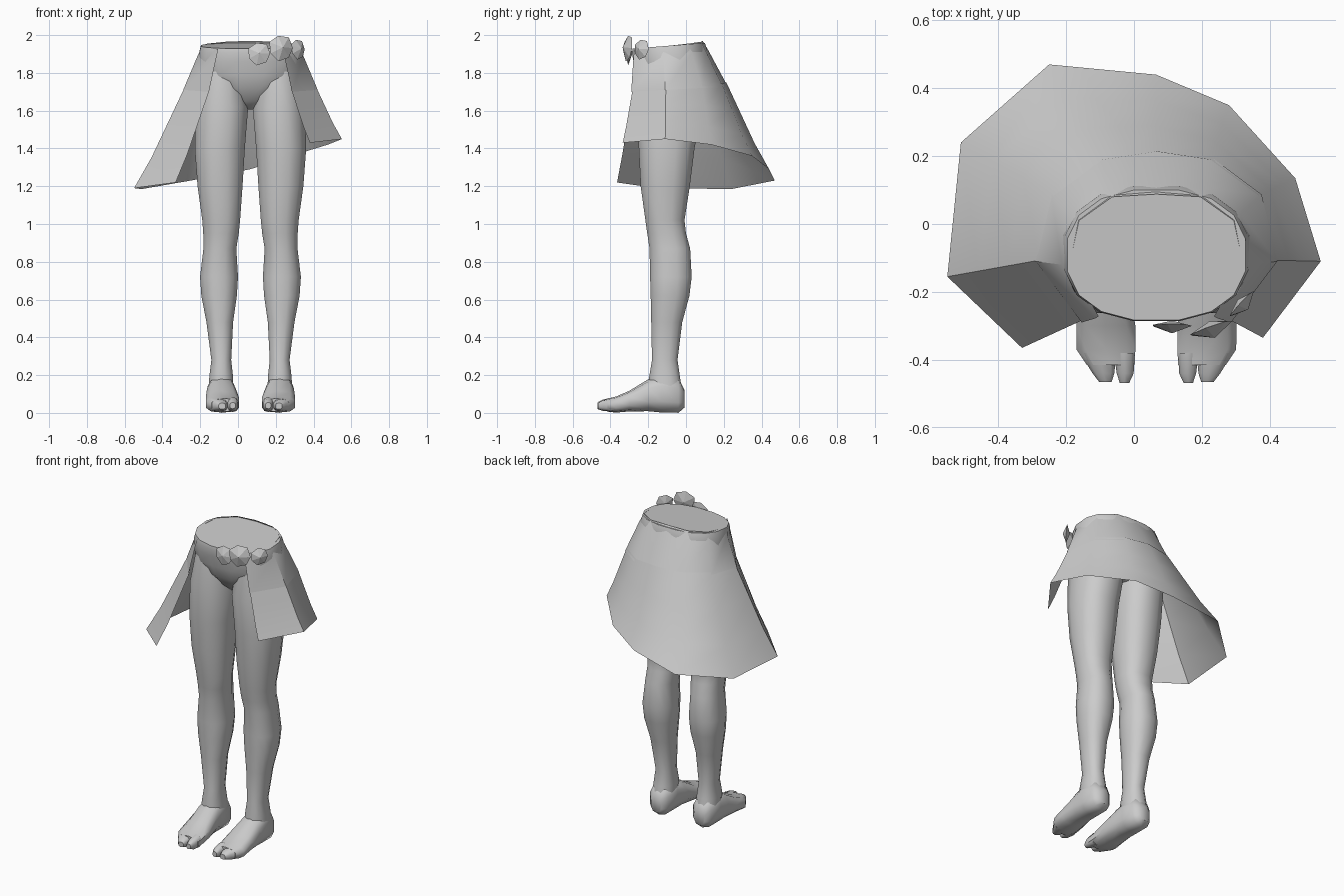
import bpy, bmesh, math
from mathutils import Vector

if "Cube" in bpy.data.objects:
    bpy.data.objects.remove(bpy.data.objects["Cube"])

CX = 0.066  # symmetry axis of the body


def make(name, rings, closed=True, caps=True, mirror=False, angle=50, subsurf=0):
    """Skin a list of point rings into a mesh object whose origin is on the body axis."""
    bm = bmesh.new()
    rows = [[bm.verts.new(p) for p in r] for r in rings]
    n = len(rows[0])
    for a, b in zip(rows, rows[1:]):
        for i in range(n if closed else n - 1):
            j = (i + 1) % n
            bm.faces.new((a[i], a[j], b[j], b[i]))
    if caps and closed:
        bm.faces.new(rows[0][::-1])
        bm.faces.new(rows[-1])
    bmesh.ops.recalc_face_normals(bm, faces=bm.faces)
    me = bpy.data.meshes.new(name)
    bm.to_mesh(me)
    bm.free()
    ob = bpy.data.objects.new(name, me)
    ob.location.x = CX
    bpy.context.collection.objects.link(ob)
    if mirror:
        ob.modifiers.new("Mirror", 'MIRROR').use_mirror_merge = False
    if subsurf:
        ob.modifiers.new("Subsurf", 'SUBSURF').levels = subsurf
    bpy.ops.object.select_all(action='DESELECT')
    ob.select_set(True)
    bpy.context.view_layer.objects.active = ob
    bpy.ops.object.shade_smooth_by_angle(angle=math.radians(angle))
    return ob


def oval(a0, a1, b0, b1, n=12, power=0.85):
    """Rounded section between two extents on each axis."""
    out = []
    for i in range(n):
        t = 2 * math.pi * (i + 0.5) / n
        c, s = math.cos(t), math.sin(t)
        c = math.copysign(abs(c) ** power, c) / math.cos(math.pi / n) ** power
        s = math.copysign(abs(s) ** power, s) / math.cos(math.pi / n) ** power
        out.append(((a0 + a1) / 2 + c * (a1 - a0) / 2, (b0 + b1) / 2 + s * (b1 - b0) / 2))
    return out


# Legs: height, inner x, outer x, front y, back y
leg = [(1.84, .04, .25, -.23, .06), (1.62, .012, .288, -.262, .085), (1.4, .03, .295, -.25, .045),
       (1.2, .042, .28, -.24, .02), (1.02, .055, .255, -.215, -.008), (.95, .062, .25, -.205, .0),
       (.87, .075, .249, -.193, .022), (.72, .066, .267, -.19, .03), (.62, .072, .26, -.187, .018),
       (.48, .092, .233, -.184, -.02), (.28, .102, .207, -.18, -.045), (.19, .092, .218, -.195, -.032),
       (.08, .09, .222, -.19, -.015)]
make("leg", [[(x, y, z) for x, y in oval(a, b, c, d)] for z, a, b, c, d in leg], mirror=True)


# Feet and toes: y, inner x, outer x, bottom z, top z
def along_y(name, secs):
    make(name, [[(x, y, z) for x, z in oval(a, b, c, d, 10, .75)] for y, a, b, c, d in secs], mirror=True)


along_y("foot", [(-.008, .12, .19, .03, .12), (-.04, .09, .22, .004, .18), (-.13, .085, .225, .006, .2),
                 (-.2, .078, .23, .012, .175), (-.3, .062, .236, .01, .115), (-.37, .062, .235, .003, .085),
                 (-.415, .064, .205, .008, .075)])
along_y("big_toe", [(-.38, .064, .125, .006, .082), (-.44, .067, .117, .012, .07), (-.468, .08, .108, .022, .055)])
along_y("small_toes", [(-.38, .118, .225, .006, .08), (-.44, .124, .188, .012, .066), (-.466, .132, .168, .02, .052)])

# Pelvis: height, half width, front y, back y; the flat top tilts up to the back
pelvis = [(1.605, .03, -.15, .02), (1.65, .11, -.2, .07), (1.72, .22, -.245, .095), (1.79, .275, -.265, .11),
          (1.86, .275, -.278, .115), (1.91, .27, -.286, .112), (1.935, .262, -.283, .1)]
rings = []
for k, (z, w, f, b) in enumerate(pelvis):
    tilt = .08 * max(0, k - 4) / 2
    rings.append([(x, y, z + tilt * (y + .2)) for x, y in oval(-w, w, f, b, 16)])
make("pelvis", rings, angle=45)


# Skirt: half outlines are mirrored, the hem is uneven and hangs lower on one side
def half_ring(pts):
    left = [Vector((-x, y, z)) for x, y, z in pts]
    return left + [Vector(p) for p in pts[-2::-1]]


def blend(a, b, t, pull=0.0):
    return [p.lerp(q, t - pull) * 1 + Vector((0, 0, (q.z - p.z) * pull)) for p, q in zip(a, b)]


waist = half_ring([(.17, -.272, 1.925), (.256, -.12, 1.94), (.228, .01, 1.955), (.13, .08, 1.965), (0, .088, 1.97)])
band = half_ring([(.18, -.278, 1.885), (.278, -.12, 1.895), (.248, .03, 1.905), (.14, .105, 1.915), (0, .118, 1.92)])
tier = half_ring([(.22, -.29, 1.70), (.356, -.11, 1.71), (.31, .087, 1.72), (.165, .195, 1.725), (0, .22, 1.73)])
hem = [Vector((x - CX, y, z)) for x, y, z in [
    (-.33, -.365, 1.22), (-.55, -.155, 1.19), (-.51, .24, 1.185), (-.25, .47, 1.23), (.065, .44, 1.29),
    (.28, .35, 1.36), (.475, .135, 1.42), (.55, -.11, 1.45), (.38, -.335, 1.43)]]
make("skirt_upper_tier", [waist, band, tier], closed=False, angle=40)
under = [Vector((p.x * .97, p.y * .97, p.z + .02)) for p in tier]
make("skirt_lower_tier", [under, blend(under, hem, .35, .02), blend(under, hem, .7, .04), hem],
     closed=False, angle=40)


# Flowers on the hip: six-sided shallow double cones facing outward
def flower(name, center, facing, radius, depth):
    bm = bmesh.new()
    ring = [bm.verts.new((radius * (1 if i % 2 else .92) * math.cos(i * math.pi / 3.5),
                          radius * (1 if i % 2 else .92) * math.sin(i * math.pi / 3.5), 0)) for i in range(7)]
    tips = [bm.verts.new((0, 0, depth)), bm.verts.new((0, 0, -depth * .7))]
    for i in range(7):
        for tip in tips:
            bm.faces.new((ring[i], ring[(i + 1) % 7], tip))
    bmesh.ops.recalc_face_normals(bm, faces=bm.faces)
    me = bpy.data.meshes.new(name)
    bm.to_mesh(me)
    bm.free()
    ob = bpy.data.objects.new(name, me)
    ob.location = center
    ob.rotation_euler = Vector(facing).to_track_quat('Z', 'Y').to_euler()
    bpy.context.collection.objects.link(ob)


flower("flower_inner", (.112, -.3, 1.902), (0, -1, .1), .064, .022)
flower("flower_middle", (.228, -.307, 1.932), (.35, -1, .1), .072, .03)
flower("flower_outer", (.318, -.235, 1.925), (.75, -.7, .1), .056, .025)
